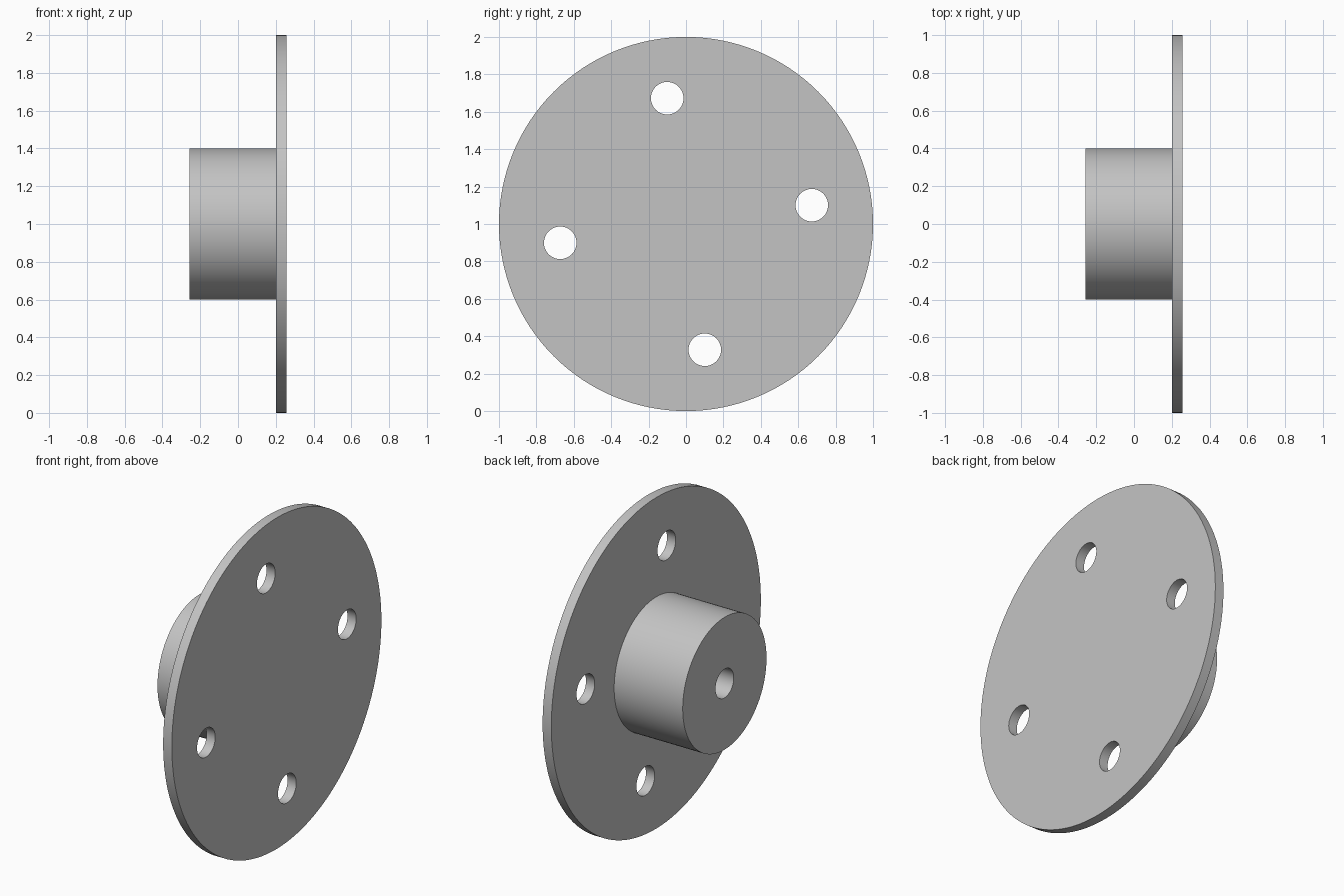
import bpy, bmesh, math
from mathutils import Matrix, Vector

default = bpy.data.objects.get("Cube")
if default:
    bpy.data.objects.remove(default, do_unlink=True)

CENTRE_Z = 1.0
BACK, SEAT, FRONT = -0.258, 0.2, 0.258   # stations along the x axis
BORE_R = 0.087
BOLT_R, BOLT_ANGLE = 0.68, math.radians(8.5)

grey = bpy.data.materials.new("plain grey")
grey.use_nodes = True
colour = (0.55, 0.55, 0.55, 1)
grey.diffuse_color = colour
grey.node_tree.nodes["Principled BSDF"].inputs["Base Color"].default_value = colour


def make_object(name, bm):
    bmesh.ops.recalc_face_normals(bm, faces=bm.faces)
    mesh = bpy.data.meshes.new(name)
    bm.to_mesh(mesh)
    bm.free()
    mesh.materials.append(grey)
    obj = bpy.data.objects.new(name, mesh)
    bpy.context.collection.objects.link(obj)
    return obj


def add_disc(bm, x0, x1, radius, y, z, segments):
    """Closed cylinder lying along x."""
    place = Matrix.Translation(((x0 + x1) / 2, y, z)) @ Matrix.Rotation(math.pi / 2, 4, 'Y')
    bmesh.ops.create_cone(bm, cap_ends=True, segments=segments, radius1=radius,
                          radius2=radius, depth=x1 - x0, matrix=place)


def activate(obj):
    bpy.ops.object.select_all(action='DESELECT')
    obj.select_set(True)
    bpy.context.view_layer.objects.active = obj


# Round mounting flange
bm = bmesh.new()
add_disc(bm, SEAT, FRONT, 1.0, 0, CENTRE_Z, 128)
flange = make_object("flange", bm)

# Four bolt holes, evenly spaced on one circle
bm = bmesh.new()
for i in range(4):
    a = BOLT_ANGLE + i * math.pi / 2
    add_disc(bm, SEAT - 0.1, FRONT + 0.1, BORE_R,
             BOLT_R * math.cos(a), CENTRE_Z + BOLT_R * math.sin(a), 48)
cutter = make_object("bolt_hole_cutter", bm)
cutter.hide_render = True

activate(flange)
cut = flange.modifiers.new("bolt holes", 'BOOLEAN')
cut.operation, cut.solver, cut.object = 'DIFFERENCE', 'EXACT', cutter
bpy.ops.object.modifier_apply(modifier=cut.name)
bpy.data.objects.remove(cutter, do_unlink=True)

# Hub with a blind bore that ends at the flange, turned from a profile
bm = bmesh.new()
profile = [(SEAT, 0.4), (BACK, 0.4), (BACK, BORE_R), (SEAT, BORE_R)]
verts = [bm.verts.new((x, 0, CENTRE_Z + r)) for x, r in profile]
edges = [bm.edges.new(pair) for pair in zip(verts, verts[1:])]
bmesh.ops.spin(bm, geom=verts + edges, cent=Vector((0, 0, CENTRE_Z)), axis=(1, 0, 0),
               angle=math.tau, steps=96, use_merge=True)
bmesh.ops.remove_doubles(bm, verts=bm.verts, dist=0.0001)
# Close the seat ring so the hub is solid for the normals, then open it again
rim = [e for e in bm.edges if e.is_boundary]
ring = bmesh.ops.bridge_loops(bm, edges=rim)["faces"]
bmesh.ops.recalc_face_normals(bm, faces=bm.faces)
hub = make_object("hub", bm)

for part in (flange, hub):
    activate(part)
    bpy.ops.object.shade_smooth_by_angle(angle=math.radians(30))
